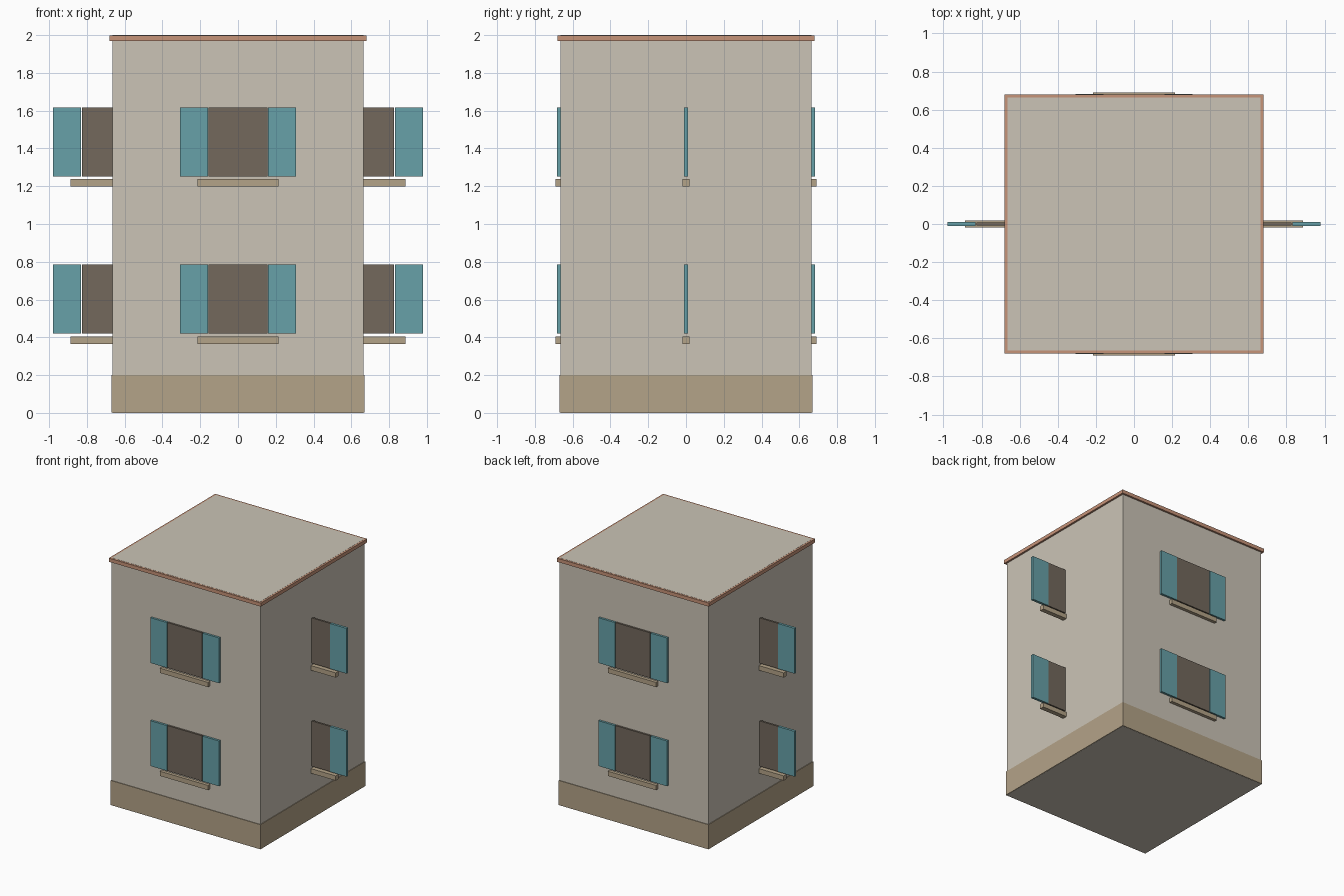
import bpy

if "Cube" in bpy.data.objects:
    bpy.data.objects.remove(bpy.data.objects["Cube"])


def material(name, r, g, b):
    """Flat colour given as sRGB 0-255, stored as linear."""
    def lin(c):
        c /= 255
        return c / 12.92 if c <= 0.04045 else ((c + 0.055) / 1.055) ** 2.4
    m = bpy.data.materials.new(name)
    m.diffuse_color = (lin(r), lin(g), lin(b), 1)
    m.use_nodes = True
    m.node_tree.nodes["Principled BSDF"].inputs["Base Color"].default_value = m.diffuse_color
    return m


PLASTER = material("plaster", 203, 196, 182)
STONE = material("stone", 180, 163, 136)
TERRACOTTA = material("terracotta", 198, 147, 120)
TEAL = material("teal paint", 103, 161, 168)
DARK = material("dark pane", 115, 104, 92)


def box(name, mat, centre, size):
    bpy.ops.mesh.primitive_cube_add(size=1, location=centre)
    ob = bpy.context.object
    ob.name = name
    ob.scale = size
    bpy.ops.object.transform_apply(location=False, rotation=False, scale=True)
    ob.data.materials.append(mat)
    return ob


# Main block, plinth and roof edge (caps 1 mm inside the block's, to avoid overlap)
box("walls", PLASTER, (0, 0, 1.0), (1.33, 1.33, 2.0))
box("plinth", STONE, (0, 0, 0.1005), (1.34, 1.34, 0.199))
box("roof_edge", TERRACOTTA, (0, 0, 1.9845), (1.36, 1.36, 0.029))


def window(name, x, y, z):
    """Pane, sill and a pair of open shutters, all lying in the xz plane."""
    box(name + "_pane", DARK, (x, y, z), (0.31, 0.016, 0.366))
    box(name + "_sill", STONE, (x, y, z - 0.217), (0.43, 0.037, 0.038))
    for side, s in (("left", -1), ("right", 1)):
        box(f"{name}_{side}_shutter", TEAL, (x + s * 0.233, y, z),
            (0.148, 0.021, 0.366))


# One window per side and floor; those on the sides stand out from the wall
WALL = 0.672
for floor, z in (("lower", 0.602), ("upper", 1.435)):
    for side, x, y in (("front", 0, -WALL), ("back", 0, WALL),
                       ("left", -WALL, 0), ("right", WALL, 0)):
        window(f"{floor}_{side}_window", x, y, z)
